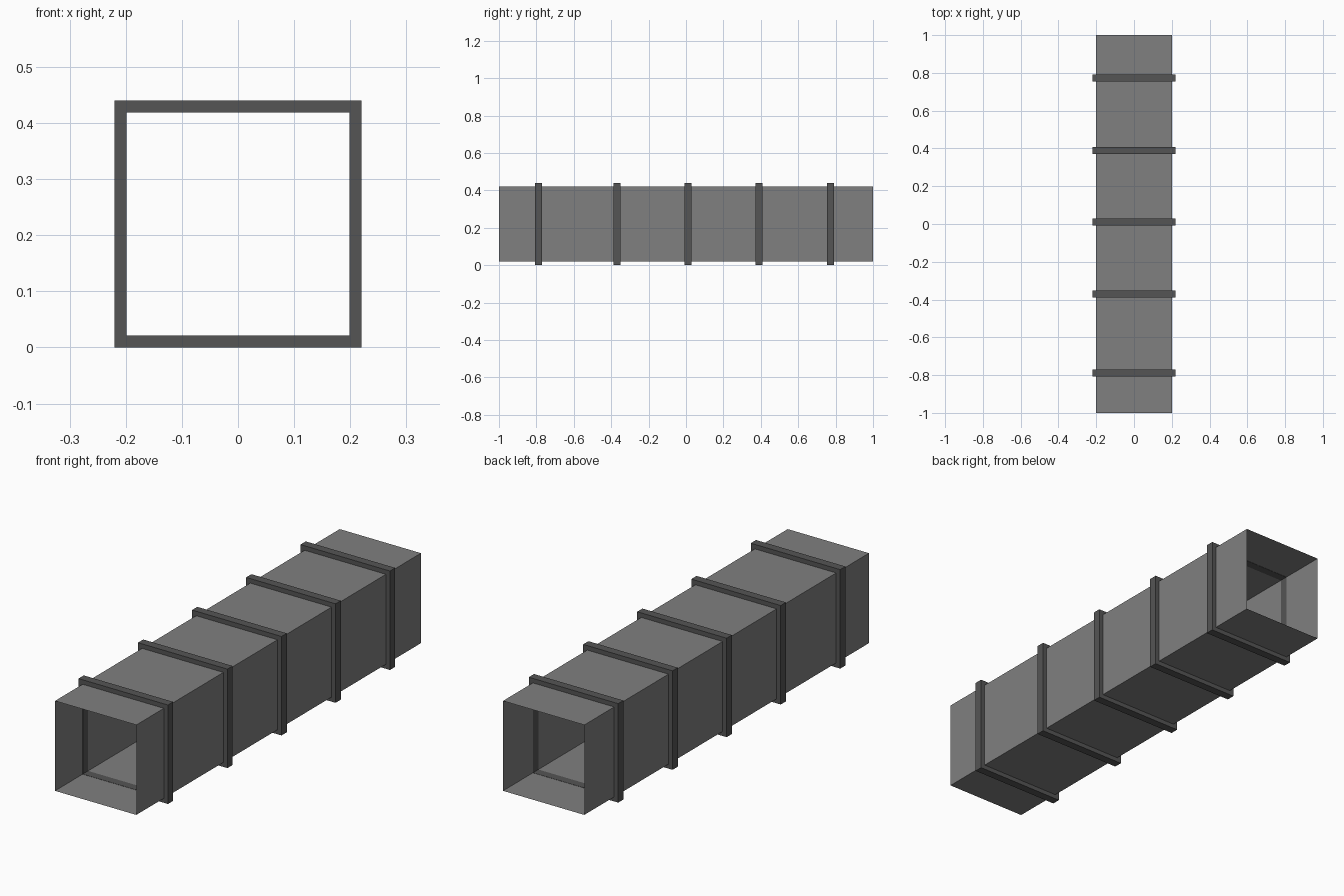
import bpy
import bmesh

if "Cube" in bpy.data.objects:
    bpy.data.objects.remove(bpy.data.objects["Cube"])


def material(name, grey):
    m = bpy.data.materials.new(name)
    m.diffuse_color = (grey, grey, grey, 1)
    m.use_nodes = True
    m.node_tree.nodes["Principled BSDF"].inputs["Base Color"].default_value = m.diffuse_color
    return m


DUCT_GREY = material("duct_grey", 0.215)
BAND_GREY = material("dark_band_grey", 0.09)
MID_Z = 0.22


def loop(bm, half, y):
    """Square ring of vertices around the duct axis."""
    return [bm.verts.new((sx * half, y, MID_Z + sz * half))
            for sx, sz in ((-1, -1), (1, -1), (1, 1), (-1, 1))]


def bridge(bm, a, b):
    for i in range(4):
        j = (i + 1) % 4
        bm.faces.new((a[i], a[j], b[j], b[i]))


def finish(bm, name, mat):
    bm.normal_update()
    me = bpy.data.meshes.new(name)
    bm.to_mesh(me)
    bm.free()
    me.materials.append(mat)
    bpy.context.collection.objects.link(bpy.data.objects.new(name, me))


# Open-ended square duct made of thin sheet
bm = bmesh.new()
bridge(bm, loop(bm, 0.2, -1), loop(bm, 0.2, 1))
finish(bm, "duct_shell", DUCT_GREY)

# Square bands clamped around the duct, just showing on the inside
for n, y in enumerate((-0.788, -0.37, 0.01, 0.39, 0.772)):
    bm = bmesh.new()
    h = 0.0185
    rings = [loop(bm, r, y + d) for r, d in
             ((0.22, -h), (0.22, h), (0.199, h), (0.199, -h))]
    for i in range(4):
        bridge(bm, rings[i], rings[(i + 1) % 4])
    finish(bm, f"band_{n + 1}", BAND_GREY)
